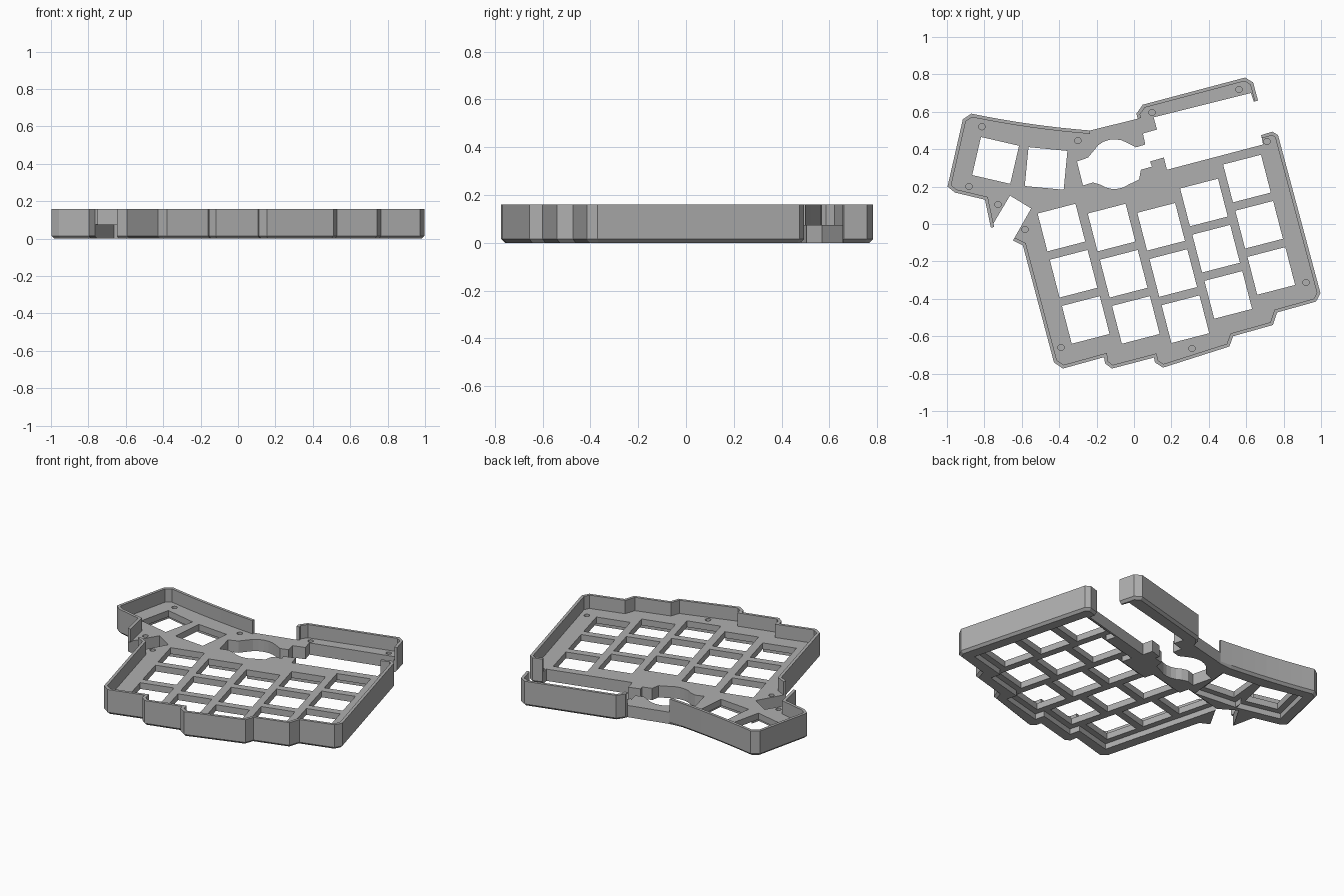
import bpy, bmesh, math
from mathutils import Vector, Matrix

old = bpy.data.objects.get("Cube")
if old:
    bpy.data.objects.remove(old, do_unlink=True)

PLATE_TOP, PLATE_BOTTOM, HEIGHT = 0.075, 0.035, 0.16
WALL, CHAMFER, KEY, POCKET = 0.018, 0.015, 0.209, 0.285

grey = bpy.data.materials.new("plain grey")
grey.use_nodes = True
colour = (0.43, 0.43, 0.43, 1)
grey.diffuse_color = colour
grey.node_tree.nodes["Principled BSDF"].inputs["Base Color"].default_value = colour


def make_object(name, bm):
    bmesh.ops.recalc_face_normals(bm, faces=bm.faces[:])
    mesh = bpy.data.meshes.new(name)
    bm.to_mesh(mesh)
    bm.free()
    mesh.materials.append(grey)
    obj = bpy.data.objects.new(name, mesh)
    bpy.context.collection.objects.link(obj)
    return obj


def prism(points, low, high):
    bm = bmesh.new()
    face = bm.faces.new([bm.verts.new((x, y, low)) for x, y in points])
    top = bmesh.ops.extrude_face_region(bm, geom=[face])["geom"]
    bmesh.ops.translate(bm, vec=(0, 0, high - low),
                        verts=[v for v in top if isinstance(v, bmesh.types.BMVert)])
    return bm


def arc(centre, radius, start, end, steps):
    angles = [math.radians(start + (end - start) * i / steps) for i in range(steps + 1)]
    return [(centre[0] + radius * math.cos(a), centre[1] + radius * math.sin(a)) for a in angles]


def square(centre, size, degrees):
    return arc(centre, size / math.sqrt(2), degrees + 45, degrees + 315, 3)


def cut(target, points, low, high):
    cutter = make_object("cutter", prism(points, low, high))
    cutter.hide_render = True
    mod = target.modifiers.new("cut", "BOOLEAN")
    mod.operation, mod.solver, mod.object = "DIFFERENCE", "EXACT", cutter
    graph = bpy.context.evaluated_depsgraph_get()
    result = bpy.data.meshes.new_from_object(target.evaluated_get(graph))
    target.modifiers.clear()
    target.data = result
    bpy.data.objects.remove(cutter, do_unlink=True)


def wall(name, path):
    """Upright strip along a path, thickened towards the inside."""
    pts = [Vector(p) for p in path]
    dirs = [(b - a).normalized() for a, b in zip(pts, pts[1:])]
    inner = []
    for i, p in enumerate(pts):
        a, b = dirs[max(i - 1, 0)], dirs[min(i, len(dirs) - 1)]
        na, nb = Vector((a.y, -a.x)), Vector((b.y, -b.x))
        inner.append(p + (na + nb) * WALL / (1 + na.dot(nb)))
    return make_object(name, prism([tuple(p) for p in pts + inner[::-1]], PLATE_TOP, HEIGHT))


# Outline, clockwise, in walled and open stretches
thumb_edge = [(-.765, -.02), (-.797, .13), (-.957, .168), (-.997, .2), (-.915, .56), (-.87, .59)]
# gently bowed back edge of the thumb area
start, end = Vector(thumb_edge[-1]), Vector((-.235, .5))
for i in range(1, 9):
    t = i / 8
    p = start.lerp(end, t)
    thumb_edge.append((p.x, p.y - .04 * t * (1 - t)))

bar_edge = [(.02, .563), (.013, .59), (.047, .638), (.594, .783), (.637, .757), (.663, .66)]

dial = (-.105, .32)
opening = [(.64, .655), (.625, .7), (.105, .57), (.123, .505), (.048, .484), (.06, .425), (.01, .41)]
opening += arc(dial, .133, 60, 130, 5)
opening += [(-.246, .355), (-.305, .334), (-.273, .206), (-.22, .222)]
opening += arc(dial, .133, 235, 305, 5)
opening += [(.027, .238), (.037, .29), (.096, .307), (.086, .334), (.16, .356), (.176, .29), (.69, .425)]

main_edge = [(.68, .475), (.74, .494), (.77, .475), (.997, -.37), (.973, -.415), (.765, -.473),
             (.743, -.54), (.53, -.6), (.51, -.655), (.155, -.768), (.112, -.74), (.107, -.714),
             (-.118, -.773), (-.155, -.745), (-.16, -.712), (-.38, -.773), (-.428, -.74),
             (-.594, -.115), (-.647, -.088)]
notch = [(-.55, .083), (-.663, .152)]

# Plate body with the lower outer edge chamfered under the walls
bm = prism(thumb_edge + bar_edge + opening + main_edge + notch, 0, PLATE_TOP)
walled = set()
for path in (thumb_edge, bar_edge, main_edge):
    for a, b in zip(path, path[1:]):
        walled.add(tuple(round(c, 3) for c in (Vector(a) + Vector(b)) / 2))
edges = []
for e in bm.edges:
    mid = (e.verts[0].co + e.verts[1].co) / 2
    if mid.z < .001 and any(math.hypot(mid.x - x, mid.y - y) < .002 for x, y in walled):
        edges.append(e)
bmesh.ops.bevel(bm, geom=edges, offset=CHAMFER, segments=1, affect="EDGES", clamp_overlap=False)
plate = make_object("key_plate", bm)

# Key openings: five staggered columns and two thumb keys
TILT = 14.5
keys = []
for x, y in [(-.388, -.019), (-.12, -.019), (.145, -.015), (.374, .115), (.604, .243)]:
    keys += [((x + .065 * row, y - .247 * row), TILT) for row in range(3)]
keys += [((-.74, .34), -13), ((-.47, .297), -5.5)]

# Underside pockets around the keys, then the openings through the plate
for centre, turn in keys:
    cut(plate, square(centre, POCKET, turn), -.1, PLATE_BOTTOM)
for centre, turn in keys:
    cut(plate, square(centre, KEY, turn), -.1, .2)

# Blind screw holes
screws = [(-.813, .52), (-.882, .2), (-.727, .104), (-.583, -.03), (-.3, .446), (.096, .596),
          (.561, .719), (.711, .441), (.92, -.313), (.31, -.666), (-.39, -.66)]
for spot in screws:
    cut(plate, arc(spot, .017, 0, 330, 11), .02, .2)

# Raised walls
wall("thumb_wall", thumb_edge)
wall("back_bar_wall", bar_edge)
wall("main_wall", main_edge)
